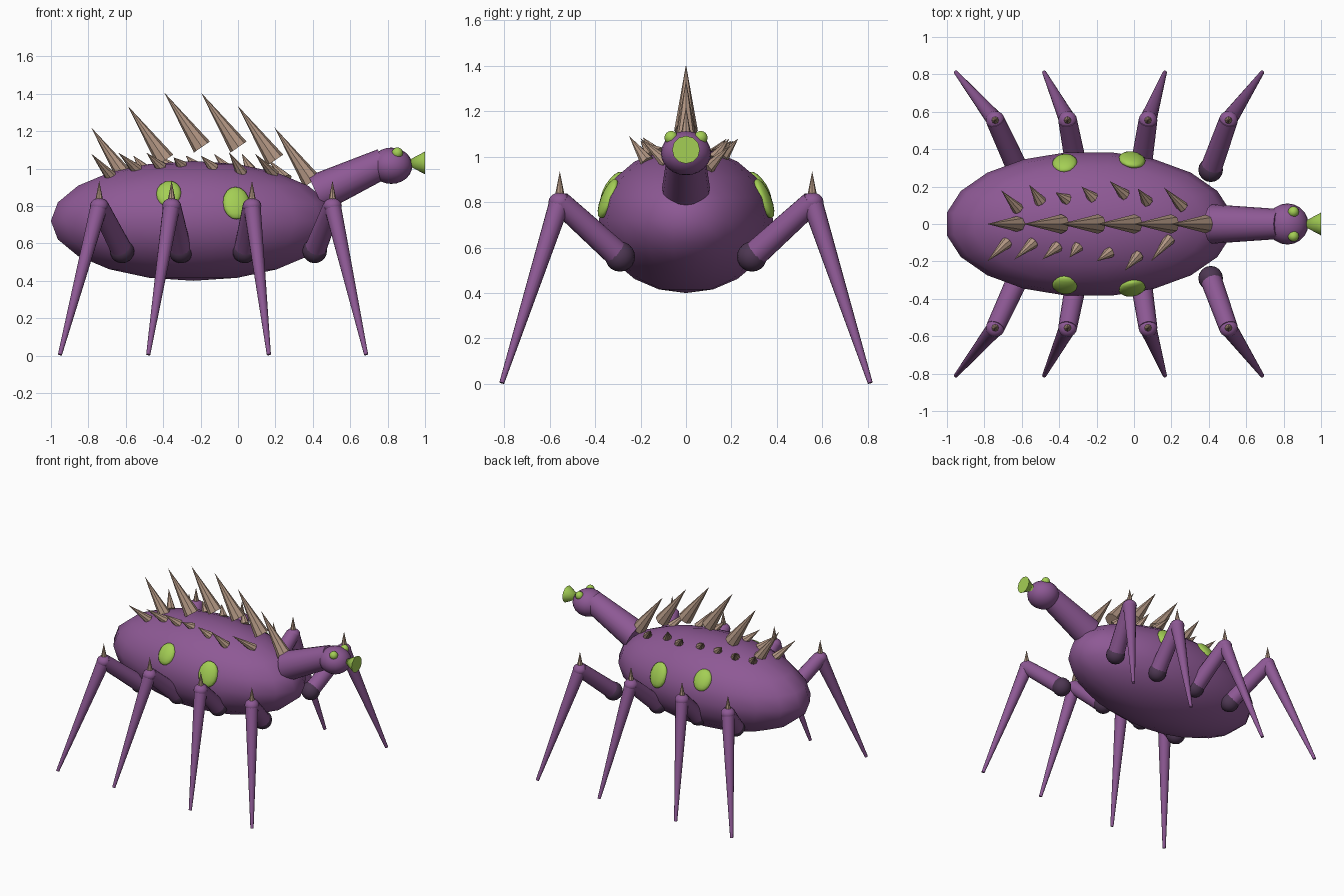
import bpy, math
from mathutils import Vector, Matrix

if "Cube" in bpy.data.objects:
    bpy.data.objects.remove(bpy.data.objects["Cube"])


def material(name, rgb):
    m = bpy.data.materials.new(name)
    m.diffuse_color = (*rgb, 1)
    m.use_nodes = True
    m.node_tree.nodes["Principled BSDF"].inputs["Base Color"].default_value = m.diffuse_color
    return m


PURPLE = material("purple skin", (0.27, 0.10, 0.30))
DARK = material("dark purple joint", (0.075, 0.038, 0.085))
GREEN = material("lime green", (0.37, 0.62, 0.09))
TAN = material("tan horn", (0.45, 0.31, 0.23))


def finish(name, mat, smooth):
    ob = bpy.context.object
    ob.name = name
    ob.data.materials.append(mat)
    if smooth:
        bpy.ops.object.shade_smooth_by_angle(angle=math.radians(smooth))
    return ob


def ball(name, loc, size, mat, seg=16, rings=10, turn=0.0):
    bpy.ops.mesh.primitive_uv_sphere_add(segments=seg, ring_count=rings, radius=1)
    ob = finish(name, mat, 60)
    ob.data.transform(Matrix.Diagonal((*size, 1)) @ Matrix.Rotation(turn, 4, 'Z'))
    ob.location = loc
    return ob


def cone(name, a, b, r1, r2, mat, sides=16, smooth=40):
    a, b = Vector(a), Vector(b)
    bpy.ops.mesh.primitive_cone_add(vertices=sides, radius1=r1, radius2=r2,
                                    depth=(b - a).length, location=(a + b) / 2)
    ob = finish(name, mat, smooth)
    ob.rotation_euler = (b - a).to_track_quat('Z', 'Y').to_euler()
    return ob


# Body
CENTER, SIZE = Vector((-0.24, 0, 0.72)), Vector((0.77, 0.388, 0.32))
ball("body", CENTER, SIZE, PURPLE, 20, 10, math.radians(9))


def body_top(x, y):
    u, v = (x - CENTER.x) / SIZE.x, y / SIZE.y
    return CENTER.z + SIZE.z * math.sqrt(max(0, 1 - u * u - v * v))


# Neck, head, eyes and flared mouth
cone("neck", (0.42, 0, 0.865), (0.78, 0, 1.03), 0.105, 0.08, PURPLE, 20)
ball("head", (0.82, 0, 1.015), (0.112, 0.11, 0.097), PURPLE, 20, 12)
cone("mouth", (0.885, 0, 1.03), (1.0, 0, 1.03), 0.0, 0.061, GREEN, 12)

for side in (-1, 1):
    tag = "left" if side > 0 else "right"
    ball(f"eye_{tag}", (0.852, side * 0.065, 1.083), (0.03,) * 3, GREEN, 12, 8)

    # Flank spots lying against the body
    for i, (x, y, z, rx, rz) in enumerate([(-0.37, 0.325, 0.865, 0.068, 0.08),
                                           (-0.01, 0.343, 0.815, 0.073, 0.093)]):
        spot = ball(f"spot_{tag}_{i + 1}", (x, side * y, z), (rx, 0.03, rz), GREEN, 14, 8)
        normal = Vector(((x - CENTER.x) / SIZE.x ** 2, side * y / SIZE.y ** 2,
                         (z - CENTER.z) / SIZE.z ** 2))
        spot.rotation_euler = Vector((0, side, 0)).rotation_difference(normal).to_euler()

    # Four legs: hip, knee and foot x positions
    for i, (hx, kx, fx) in enumerate([(-0.62, -0.742, -0.952), (-0.305, -0.355, -0.48),
                                      (0.035, 0.075, 0.165), (0.41, 0.505, 0.685)]):
        n = f"{tag}_{i + 1}"
        hip, knee = (hx, side * 0.29, 0.56), (kx, side * 0.555, 0.80)
        ball(f"hip_{n}", hip, (0.066,) * 3, DARK)
        cone(f"upper_leg_{n}", hip, knee, 0.058, 0.05, PURPLE)
        ball(f"knee_{n}", knee, (0.05, 0.05, 0.042), PURPLE)
        cone(f"lower_leg_{n}", knee, (fx, side * 0.81, 0.005), 0.046, 0.011, PURPLE)
        cone(f"knee_spike_{n}", (kx, side * 0.555, 0.82), (kx, side * 0.555, 0.935),
             0.023, 0.0, TAN, 8, 0)

# Large spine spikes, all leaning backwards
for i, z in enumerate((1.22, 1.335, 1.405, 1.405, 1.335, 1.22)):
    x = -0.785 + i * 0.196
    cone(f"spine_spike_{i + 1}", (x + 0.2, 0, z - 0.29), (x, 0, z), 0.052, 0.0, TAN, 8, 0)

# Small back spikes: base x, base y, tip x, tip y, tip z
small = [(-0.62, 0.08, -0.71, 0.18, 1.08), (-0.50, 0.12, -0.56, 0.21, 1.07),
         (-0.36, 0.13, -0.42, 0.17, 1.07), (-0.22, 0.14, -0.28, 0.20, 1.07),
         (-0.05, 0.155, -0.13, 0.23, 1.08), (0.07, 0.12, 0.02, 0.19, 1.08),
         (0.26, 0.09, 0.16, 0.195, 1.05), (-0.68, -0.10, -0.785, -0.20, 1.08),
         (-0.54, -0.10, -0.64, -0.19, 1.085), (-0.41, -0.12, -0.49, -0.19, 1.085),
         (-0.30, -0.12, -0.345, -0.18, 1.06), (-0.13, -0.15, -0.20, -0.20, 1.07),
         (0.02, -0.17, -0.05, -0.25, 1.09), (0.19, -0.08, 0.09, -0.20, 1.08)]
for i, (bx, by, tx, ty, tz) in enumerate(small):
    cone(f"back_spike_{i + 1}", (bx, by, body_top(bx, by) - 0.01), (tx, ty, tz),
         0.032, 0.0, TAN, 8, 0)
